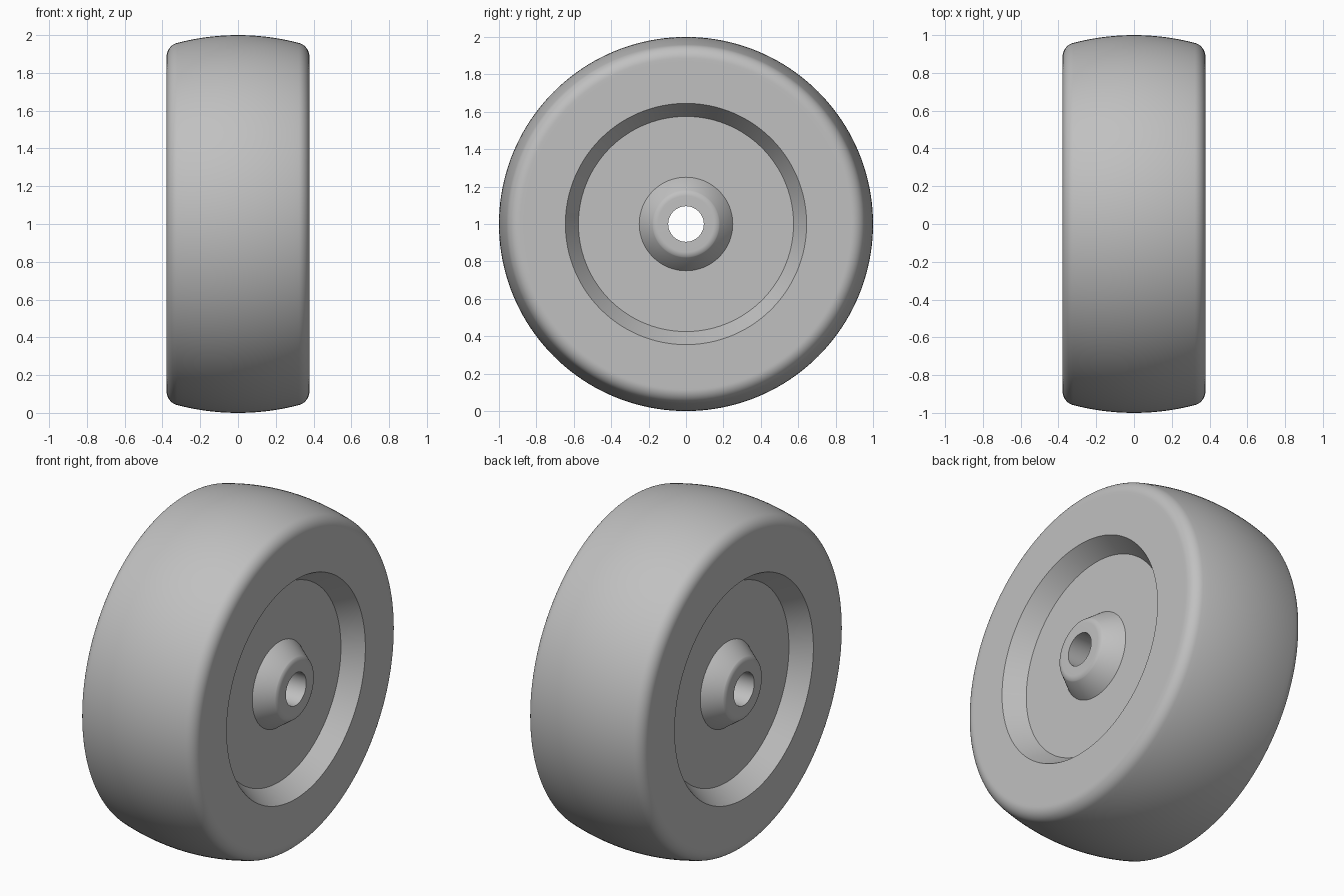
import bpy, bmesh, math
from mathutils import Vector, Matrix

cube = bpy.data.objects.get("Cube")
if cube:
    bpy.data.objects.remove(cube, do_unlink=True)

SEGMENTS = 160
HALF_WIDTH = 0.378
FLOOR = 0.268          # recess floor, measured from the centre plane
CROWN = 1.27           # radius of the domed tread
ROUND = 0.075          # tread shoulder radius
TIP = 0.05             # hub tip radius


def arc(cx, cr, radius, start, end, steps):
    """Points (x, r) on an arc; angles run from the radial direction toward +x."""
    return [(cx + radius * math.sin(a), cr + radius * math.cos(a))
            for a in (start + (end - start) * i / steps for i in range(steps + 1))]


# Shoulder fillet, tangent to the domed tread and the flat side
shoulder_x = HALF_WIDTH - ROUND
tilt = math.asin(shoulder_x / (CROWN - ROUND))
shoulder_r = 1 - CROWN + (CROWN - ROUND) * math.cos(tilt)

# Half profile from the middle of the tread round to the axle bore
half = arc(0, 1 - CROWN, CROWN, 0, tilt, 10)
half += arc(shoulder_x, shoulder_r, ROUND, tilt, math.pi / 2, 12)[1:]
half += [(HALF_WIDTH, shoulder_r - 0.015), (HALF_WIDTH, 0.645)]   # side face
half += [(FLOOR, 0.575), (FLOOR, 0.25)]                           # recess

# Hub cone, rounded tip and bore
lean = math.radians(52)
tip_x = HALF_WIDTH - TIP
rise = tip_x + TIP * math.sin(lean) - FLOOR
tip_r = 0.25 - rise * math.tan(math.pi / 2 - lean) * 0.9 - TIP * math.cos(lean)
half += arc(tip_x, tip_r, TIP, lean, math.pi / 2, 8)
half += [(HALF_WIDTH, 0.095)]

# Mirror the half profile into one closed loop
profile = half + [(-x, r) for x, r in reversed(half[1:])]

# Revolve the loop about the axle
bm = bmesh.new()
verts = [bm.verts.new((x, 0, r)) for x, r in profile]
edges = [bm.edges.new((verts[i], verts[(i + 1) % len(verts)])) for i in range(len(verts))]
bmesh.ops.spin(bm, geom=verts + edges, cent=Vector(), axis=Vector((1, 0, 0)),
               angle=math.tau, steps=SEGMENTS, use_merge=False)
bmesh.ops.remove_doubles(bm, verts=bm.verts, dist=0.0005)
bmesh.ops.recalc_face_normals(bm, faces=bm.faces)
bmesh.ops.transform(bm, matrix=Matrix.Translation((0, 0, 1)), verts=bm.verts)
mesh = bpy.data.meshes.new("wheel")
bm.to_mesh(mesh)
bm.free()
wheel = bpy.data.objects.new("wheel", mesh)
bpy.context.collection.objects.link(wheel)

# Plain grey material
grey = bpy.data.materials.new("plain grey")
grey.use_nodes = True
colour = (0.53, 0.53, 0.53, 1)
grey.diffuse_color = colour
grey.node_tree.nodes["Principled BSDF"].inputs["Base Color"].default_value = colour
mesh.materials.append(grey)

# Smooth shading with crisp recess and bore edges
bpy.ops.object.select_all(action='DESELECT')
wheel.select_set(True)
bpy.context.view_layer.objects.active = wheel
bpy.ops.object.shade_smooth_by_angle(angle=math.radians(25))
